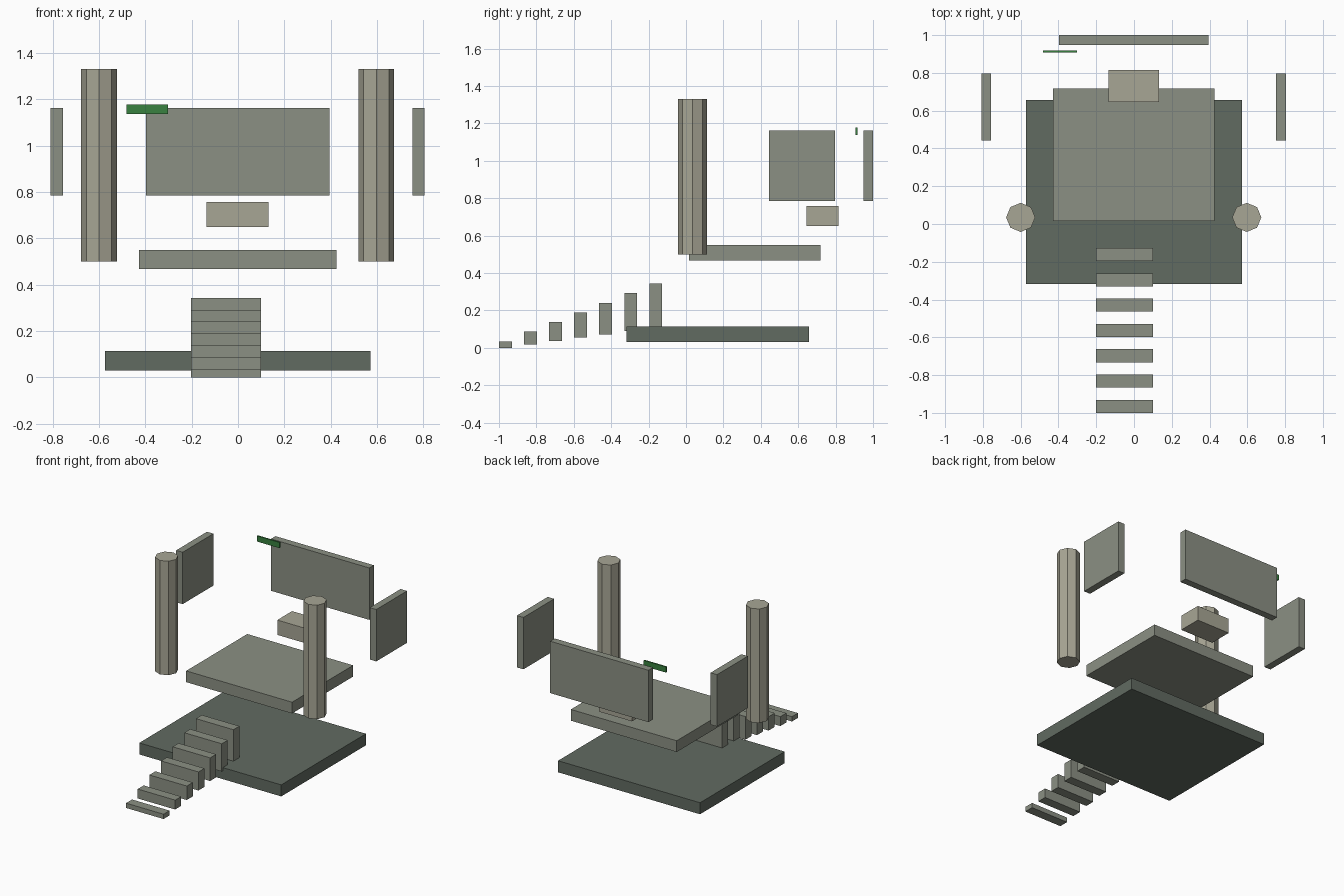
import bpy

if "Cube" in bpy.data.objects:
    bpy.data.objects.remove(bpy.data.objects["Cube"])


def material(name, rgb):
    m = bpy.data.materials.new(name)
    m.diffuse_color = (*rgb, 1)
    m.use_nodes = True
    m.node_tree.nodes["Principled BSDF"].inputs["Base Color"].default_value = m.diffuse_color
    return m


stone = material("stone", (0.26, 0.28, 0.23))
dark_stone = material("dark_stone", (0.12, 0.145, 0.12))
pale_stone = material("pale_stone", (0.39, 0.38, 0.30))
green = material("green", (0.04, 0.22, 0.05))


def box(name, x, y, z, mat):
    """Box from (min, max) ranges on each axis."""
    bpy.ops.mesh.primitive_cube_add(size=1, location=[sum(r) / 2 for r in (x, y, z)])
    ob = bpy.context.object
    ob.name = name
    ob.scale = [r[1] - r[0] for r in (x, y, z)]
    bpy.ops.object.transform_apply(location=False, rotation=False, scale=True)
    ob.data.materials.append(mat)
    return ob


# Floor slabs and block
box("base_slab", (-0.573, 0.571), (-0.318, 0.657), (0.03, 0.114), dark_stone)
box("upper_slab", (-0.428, 0.425), (0.015, 0.718), (0.468, 0.55), stone)
box("altar_block", (-0.135, 0.132), (0.645, 0.815), (0.65, 0.758), pale_stone)

# Walls
wall_z = (0.785, 1.163)
box("back_wall", (-0.398, 0.394), (0.948, 1.0), wall_z, stone)
box("left_wall", (-0.808, -0.756), (0.443, 0.797), wall_z, stone)
box("right_wall", (0.752, 0.804), (0.443, 0.797), wall_z, stone)

# Moss strip floating in front of the back wall
box("moss_strip", (-0.482, -0.301), (0.907, 0.918), (1.137, 1.178), green)

# Octagonal columns
for side, x in (("left", -0.6), ("right", 0.597)):
    bpy.ops.mesh.primitive_cylinder_add(vertices=8, radius=0.077, depth=0.83,
                                        location=(x, 0.035, 0.915))
    bpy.context.object.name = side + "_column"
    bpy.context.object.data.materials.append(pale_stone)

# Rising steps, each taller and higher than the last
for i in range(7):
    y = -1.0 + 0.134 * i
    box(f"step_{i + 1}", (-0.202, 0.1), (y, y + 0.069),
        (0.018 * i, 0.035 + 0.0514 * i), stone)
